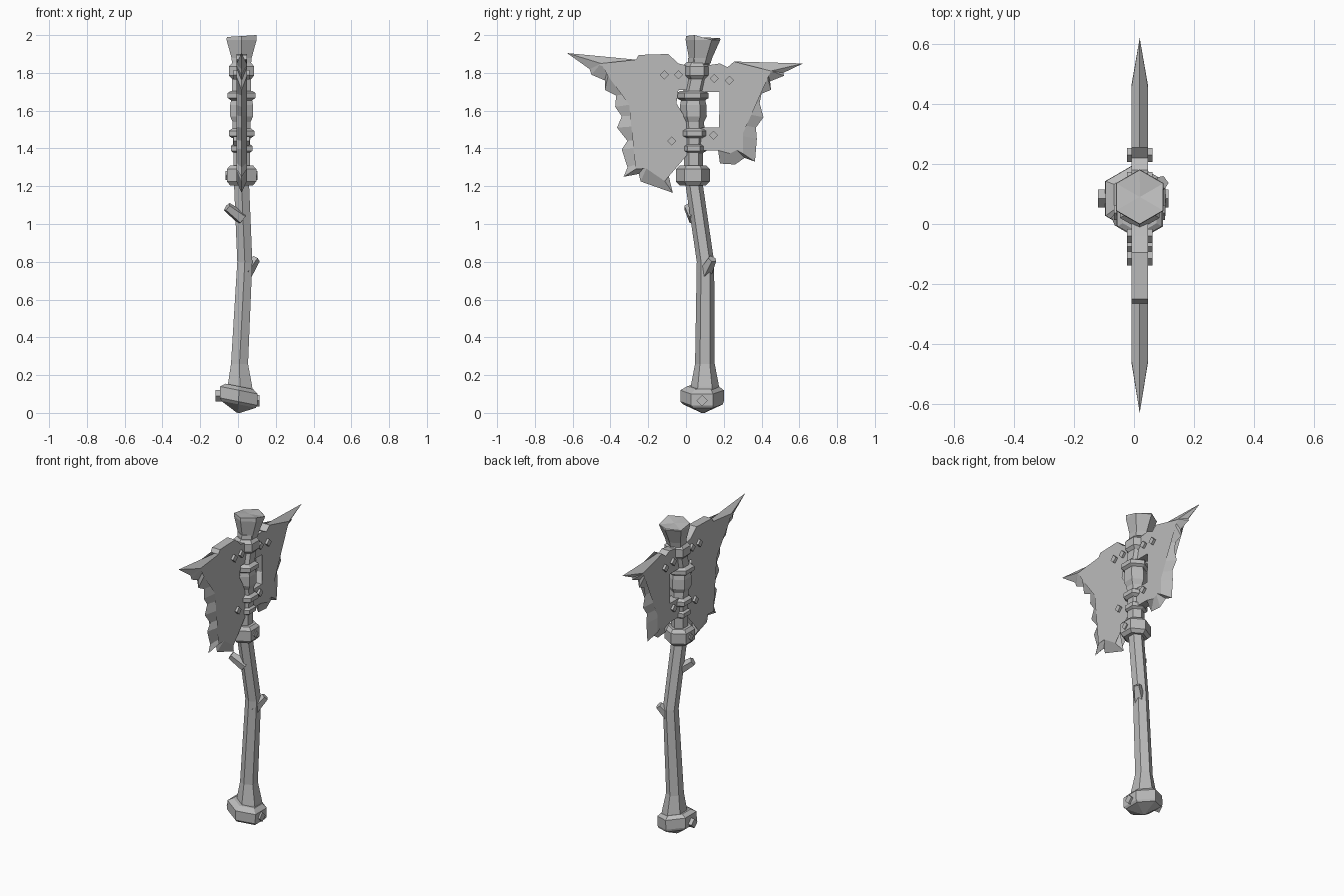
import bpy, bmesh, math
from mathutils import Vector, Matrix

cube = bpy.data.objects.get("Cube")
if cube:
    bpy.data.objects.remove(cube)

GREY = (0.5, 0.5, 0.5, 1)
stone = bpy.data.materials.new("plain_grey")
stone.use_nodes = True
stone.diffuse_color = GREY
stone.node_tree.nodes["Principled BSDF"].inputs["Base Color"].default_value = GREY
CX = 0.019  # centre plane of the head and blades


def finish(name, bm):
    bmesh.ops.recalc_face_normals(bm, faces=bm.faces)
    mesh = bpy.data.meshes.new(name)
    bm.to_mesh(mesh)
    bm.free()
    mesh.materials.append(stone)
    obj = bpy.data.objects.new(name, mesh)
    bpy.context.collection.objects.link(obj)
    return obj


def hex_loft(name, rings, tilt=0, sides=6, top_jag=None):
    """Skin rings of (x, y, z, radius); tilt lifts the -x side."""
    bm = bmesh.new()
    loops = []
    for x, y, z, r in rings:
        loop = []
        for k in range(sides):
            a = math.pi / 2 + math.tau * k / sides
            dx = r * math.cos(a)
            loop.append(bm.verts.new((x + dx, y + r * math.sin(a), z - tilt * dx)))
        loops.append(loop)
    for low, high in zip(loops, loops[1:]):
        for k in range(sides):
            n = (k + 1) % sides
            bm.faces.new((low[k], low[n], high[n], high[k]))
    bm.faces.new(loops[0])
    lid = bm.faces.new(loops[-1])
    if top_jag:
        for v, dz in zip(loops[-1], top_jag):
            v.co.z += dz
        bmesh.ops.poke(bm, faces=[lid])
    return finish(name, bm)


def band(name, y, z0, z1, r, lip=0.012):
    """Six-sided ring with chamfered rims."""
    hex_loft(name, [(CX, y, z0, r - 0.02), (CX, y, z0 + lip, r),
                    (CX, y, z1 - lip, r), (CX, y, z1, r - 0.02)])


def bolt(name, x0, x1, y, z, r=0.024):
    """Diamond-headed pin running across x."""
    bm = bmesh.new()
    place = Matrix.Translation(((x0 + x1) / 2, y, z)) @ Matrix.Rotation(math.pi / 2, 4, 'Y')
    bmesh.ops.create_cone(bm, cap_ends=True, segments=4, radius1=r, radius2=r,
                          depth=x1 - x0, matrix=place)
    finish(name, bm)


def stub(name, start, end, r0, r1):
    """Short broken twig between two points."""
    a, b = Vector(start), Vector(end)
    d = b - a
    bm = bmesh.new()
    place = Matrix.Translation((a + b) / 2) @ d.to_track_quat('Z', 'Y').to_matrix().to_4x4()
    bmesh.ops.create_cone(bm, cap_ends=True, segments=5, radius1=r0, radius2=r1,
                          depth=d.length, matrix=place)
    finish(name, bm)


def nearest(p, spine):
    best = None
    for a, b in zip(spine, spine[1:]):
        t = max(0, min(1, (p - a).dot(b - a) / (b - a).length_squared))
        q = a.lerp(b, t)
        if best is None or (p - q).length < (p - best).length:
            best = q
    return best


def blade(name, mount, edge, spine, bevel=0.075, half=0.028):
    """Thick mounting side, jagged edge ground to a sharp line; edge[0] is the tip."""
    spine = [Vector(s) for s in spine]
    bm = bmesh.new()
    rims, front, back = [], [], []
    for i, p in enumerate(mount + edge):
        p = ridge = Vector(p)
        if i >= len(mount):
            q = nearest(p, spine)
            width = 1 if i == len(mount) else min(0.85, bevel / (p - q).length)
            ridge = p.lerp(q, width)
        rims.append(bm.verts.new((CX, *p)))
        front.append(bm.verts.new((CX + half, *ridge)))
        back.append(bm.verts.new((CX - half, *ridge)))
    for i in range(len(rims)):
        n = (i + 1) % len(rims)
        for side in (front, back):
            bm.faces.new((rims[i], rims[n], side[n], side[i]))
    caps = [bm.faces.new(front), bm.faces.new(back)]
    bmesh.ops.triangulate(bm, faces=caps)
    finish(name, bm)


# Handle and pommel
hex_loft("handle", [(0.01, 0.10, 0.10, 0.08), (0.01, 0.10, 0.14, 0.075),
                    (0.008, 0.10, 0.26, 0.052), (0.036, 0.103, 0.80, 0.046),
                    (0.018, 0.04, 1.23, 0.046)])
hex_loft("pommel", [(0.0, 0.09, 0.0, 0.008), (0.003, 0.09, 0.045, 0.105),
                    (0.003, 0.085, 0.06, 0.115), (0.005, 0.085, 0.12, 0.115),
                    (0.007, 0.09, 0.14, 0.085)], tilt=0.2)
bolt("pommel_bolt_right", -0.12, 0, 0.085, 0.09, 0.03)
bolt("pommel_bolt_left", 0, 0.115, 0.085, 0.065, 0.03)
stub("upper_twig", (0.02, 0.045, 1.03), (-0.058, 0.012, 1.09), 0.036, 0.026)
stub("lower_twig", (0.04, 0.10, 0.74), (0.095, 0.14, 0.815), 0.038, 0.024)

# Head core, swelling between the bands
hex_loft("head_core", [(CX, 0.04, 1.22, 0.05), (CX, 0.04, 1.40, 0.05),
                       (CX, 0.045, 1.48, 0.055), (CX, 0.04, 1.54, 0.055),
                       (CX, 0.04, 1.57, 0.07), (CX, 0.038, 1.63, 0.07),
                       (CX, 0.038, 1.68, 0.058), (CX, 0.055, 1.76, 0.058),
                       (CX, 0.07, 1.88, 0.058)])
band("lower_collar", 0.037, 1.205, 1.31, 0.09, 0.02)
band("lower_band", 0.042, 1.375, 1.425, 0.066)
band("middle_band", 0.045, 1.455, 1.505, 0.078)
band("upper_band", 0.035, 1.655, 1.705, 0.085)
band("top_band", 0.058, 1.765, 1.855, 0.076, 0.02)
hex_loft("broken_cap", [(CX, 0.072, 1.85, 0.058), (CX, 0.077, 1.88, 0.062),
                        (CX, 0.09, 1.975, 0.092), (CX, 0.09, 1.985, 0.09)],
         top_jag=(0.0, -0.008, 0.005, 0.01, 0.015, -0.01))
bolt("collar_bolt", -0.066, 0.104, 0.037, 1.257)

# Blades, outlined in y and z
blade("front_blade",
      [(-0.14, 1.40), (0.04, 1.405), (0.04, 1.49), (-0.08, 1.49), (-0.05, 1.625),
       (-0.12, 1.675), (-0.17, 1.67), (-0.115, 1.745), (-0.04, 1.71), (0.04, 1.71),
       (0.04, 1.83), (-0.04, 1.85), (-0.095, 1.9), (-0.25, 1.895), (-0.265, 1.87)],
      [(-0.63, 1.905), (-0.51, 1.82), (-0.5, 1.79), (-0.43, 1.76), (-0.43, 1.71),
       (-0.37, 1.68), (-0.375, 1.62), (-0.34, 1.57), (-0.365, 1.51), (-0.31, 1.44),
       (-0.34, 1.395), (-0.31, 1.3), (-0.33, 1.25), (-0.25, 1.265), (-0.24, 1.225),
       (-0.07, 1.165), (-0.1, 1.29)],
      [(-0.45, 1.85), (-0.24, 1.8), (-0.21, 1.6), (-0.19, 1.34)])
blade("back_blade",
      [(0.17, 1.39), (0.05, 1.39), (0.05, 1.51), (0.175, 1.51), (0.205, 1.57),
       (0.19, 1.7), (0.05, 1.7), (0.05, 1.83), (0.18, 1.85), (0.22, 1.83), (0.255, 1.86)],
      [(0.62, 1.85), (0.515, 1.8), (0.52, 1.785), (0.445, 1.755), (0.45, 1.71),
       (0.4, 1.69), (0.39, 1.64), (0.41, 1.565), (0.37, 1.51), (0.375, 1.45),
       (0.365, 1.33), (0.31, 1.35), (0.26, 1.315), (0.18, 1.32)],
      [(0.45, 1.81), (0.31, 1.77), (0.3, 1.6), (0.26, 1.4)])

# Blade pins
for number, (y, z) in enumerate([(-0.115, 1.79), (-0.04, 1.79), (-0.075, 1.44),
                                 (0.15, 1.77), (0.23, 1.76), (0.145, 1.47)], 1):
    bolt(f"blade_pin_{number}", CX - 0.043, CX + 0.043, y, z)
